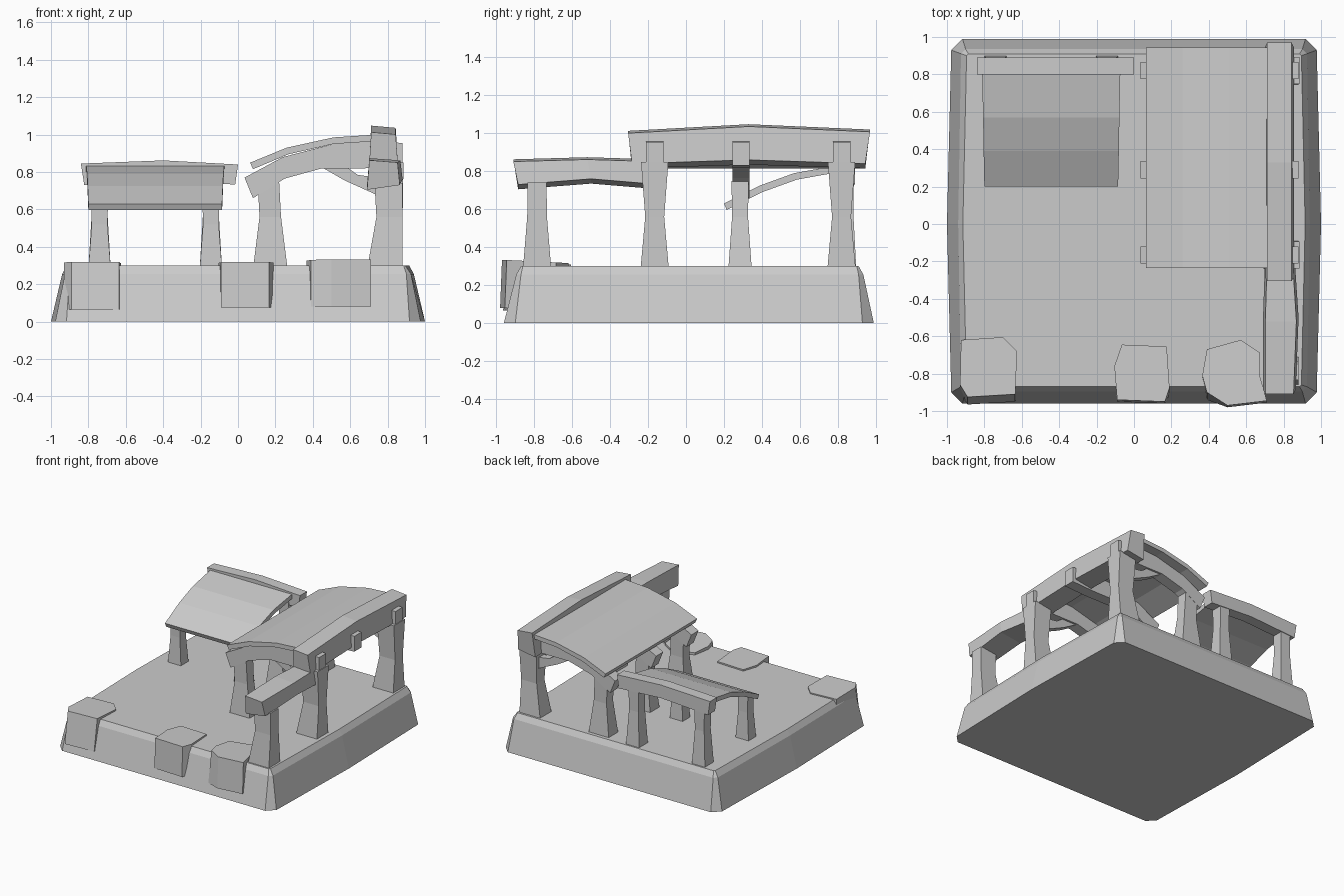
import bpy, bmesh

stone = bpy.data.materials.new("plain grey")
stone.diffuse_color = (0.6, 0.6, 0.6, 1)


def loft(name, rings):
    """Closed solid through rings that share a point count."""
    bm = bmesh.new()
    vs = [[bm.verts.new(p) for p in r] for r in rings]
    n = len(rings[0])
    for a, b in zip(vs, vs[1:]):
        for i in range(n):
            j = (i + 1) % n
            bm.faces.new((a[i], a[j], b[j], b[i]))
    bm.faces.new(vs[0])
    bm.faces.new(vs[-1])
    bmesh.ops.recalc_face_normals(bm, faces=bm.faces)
    me = bpy.data.meshes.new(name)
    bm.to_mesh(me)
    bm.free()
    me.materials.append(stone)
    ob = bpy.data.objects.new(name, me)
    bpy.context.collection.objects.link(ob)
    return ob


def rect(x0, x1, y0, y1, z):
    return [(x0, y0, z), (x1, y0, z), (x1, y1, z), (x0, y1, z)]


def post(name, y, spans, zs, halves):
    loft(name, [rect(a, b, y - h, y + h, z) for (a, b), z, h in zip(spans, zs, halves)])


def slab_x(name, top, bottom, y0, y1):
    """Band running along x, given (x, z) lines for top and bottom."""
    loft(name, [[(t[0], y0, t[1]), (t[0], y1, t[1]), (b[0], y1, b[1]), (b[0], y0, b[1])]
                for t, b in zip(top, bottom)])


# Base platform with cut corners and a bevelled rim
def outline(mx, ex, yb, yf, c, z):
    return [(-ex + c, yb, z), (ex - c, yb, z), (ex, yb - c, z), (mx, 0, z), (ex, yf + c, z),
            (ex - c, yf, z), (-ex + c, yf, z), (-ex, yf + c, z), (-mx, 0, z), (-ex, yb - c, z)]


loft("base", [outline(1.0, 0.977, 0.99, -0.96, 0.06, 0),
              outline(0.94, 0.925, 0.935, -0.895, 0.025, 0.255),
              outline(0.915, 0.895, 0.91, -0.87, 0.01, 0.30)])

# Large shelter posts
right = [(0.69, 0.88), (0.74, 0.88), (0.73, 0.885)]
left = [(0.08, 0.265), (0.115, 0.23), (0.105, 0.22)]
for label, y in (("front", -0.165), ("back", 0.82)):
    post("shelter_right_post_" + label, y, right, (0.28, 0.56, 0.85), (0.075, 0.05, 0.072))
for label, y in (("front", -0.165), ("middle", 0.285), ("back", 0.82)):
    post("shelter_left_post_" + label, y, left, (0.28, 0.56, 0.75), (0.062, 0.042, 0.045))

# Curved rafters across the shelter
r_top = [(0.035, 0.77), (0.24, 0.88), (0.51, 0.95), (0.72, 0.965), (0.88, 0.955)]
r_bot = [(0.08, 0.66), (0.25, 0.765), (0.45, 0.82), (0.68, 0.82), (0.88, 0.83)]
for label, y in (("front", -0.165), ("middle", 0.29), ("back", 0.82)):
    slab_x("rafter_" + label, r_top, r_bot, y - 0.046, y + 0.046)

# Curved braces from right posts to rafters
b_top = [(0.56, 0.84), (0.64, 0.785), (0.77, 0.765)]
b_bot = [(0.44, 0.83), (0.57, 0.755), (0.77, 0.665)]
for label, y in (("front", -0.165), ("back", 0.82)):
    slab_x("brace_" + label, b_top, b_bot, y - 0.03, y + 0.03)

# Large curved shelter roof
slab_x("shelter_roof",
       [(0.065, 0.85), (0.26, 0.93), (0.51, 0.985), (0.74, 1.0)],
       [(0.08, 0.815), (0.27, 0.895), (0.51, 0.95), (0.74, 0.965)], -0.235, 0.945)


# Beams running along y, each station is (y top, y bottom, z top, z bottom, x left, x right)
def beam_y(name, stations):
    loft(name, [[(a + 0.012, yt, zt + 0.008), (b - 0.012, yt, zt - 0.004),
                 (b, yb, zb + 0.015), (a, yb, zb - 0.01)] for yt, yb, zt, zb, a, b in stations])


beam_y("shelter_ridge_beam", [(-0.305, -0.285, 1.005, 0.825, 0.70, 0.855),
                              (0.33, 0.33, 1.04, 0.845, 0.70, 0.855),
                              (0.97, 0.945, 1.012, 0.825, 0.70, 0.855)])
beam_y("front_side_beam", [(-0.91, -0.885, 0.855, 0.715, 0.69, 0.865),
                           (-0.52, -0.50, 0.866, 0.745, 0.69, 0.88),
                           (-0.20, -0.20, 0.856, 0.72, 0.70, 0.86)])
post("front_side_post", -0.785, [(0.69, 0.88), (0.74, 0.88), (0.73, 0.88)],
     (0.28, 0.56, 0.74), (0.075, 0.052, 0.05))

# Small awning: back beam, sloping curved roof and four posts
slab_x("awning_beam", [(-0.84, 0.845), (-0.4, 0.862), (0.0, 0.84)],
       [(-0.822, 0.73), (-0.4, 0.755), (-0.015, 0.733)], 0.80, 0.89)
line = [(0.20, 0.63, -0.80, -0.085), (0.39, 0.725, -0.804, -0.081),
        (0.57, 0.79, -0.807, -0.078), (0.82, 0.835, -0.812, -0.073)]
loft("awning_roof", [[(a, y, z), (b, y, z), (b, y + 0.015, z - 0.034), (a, y + 0.015, z - 0.034)]
                     for y, z, a, b in line])
for side, x in (("left", -0.74), ("right", -0.145)):
    spans = [(x - 0.06, x + 0.06), (x - 0.042, x + 0.042), (x - 0.045, x + 0.045)]
    post("awning_back_post_" + side, 0.84, spans, (0.28, 0.58, 0.76), (0.058, 0.042, 0.045))
    post("awning_front_post_" + side, 0.285, spans, (0.28, 0.52, 0.65), (0.05, 0.038, 0.038))


# Stone slabs hanging over the front edge
def rock(name, pts, z_top, z_low, tilt):
    top = [(x, y, z_top + tilt * (-0.8 - y)) for x, y in pts]
    low = [(x, y - (0.04 if y < -0.84 and y > -0.93 else 0.01), z_low) for x, y in pts]
    loft(name, [low, top])


rock("stone_left", [(-0.925, -0.62), (-0.70, -0.605), (-0.625, -0.68),
                    (-0.635, -0.91), (-0.89, -0.925), (-0.93, -0.86)], 0.315, 0.065, 0.03)
rock("stone_middle", [(-0.065, -0.645), (0.175, -0.655), (0.19, -0.875),
                      (0.165, -0.95), (-0.09, -0.94), (-0.105, -0.76)], 0.315, 0.075, 0.02)
rock("stone_right", [(0.39, -0.67), (0.57, -0.62), (0.67, -0.685), (0.675, -0.82),
                     (0.71, -0.945), (0.50, -0.97), (0.39, -0.9), (0.365, -0.81)], 0.325, 0.08, 0.05)
